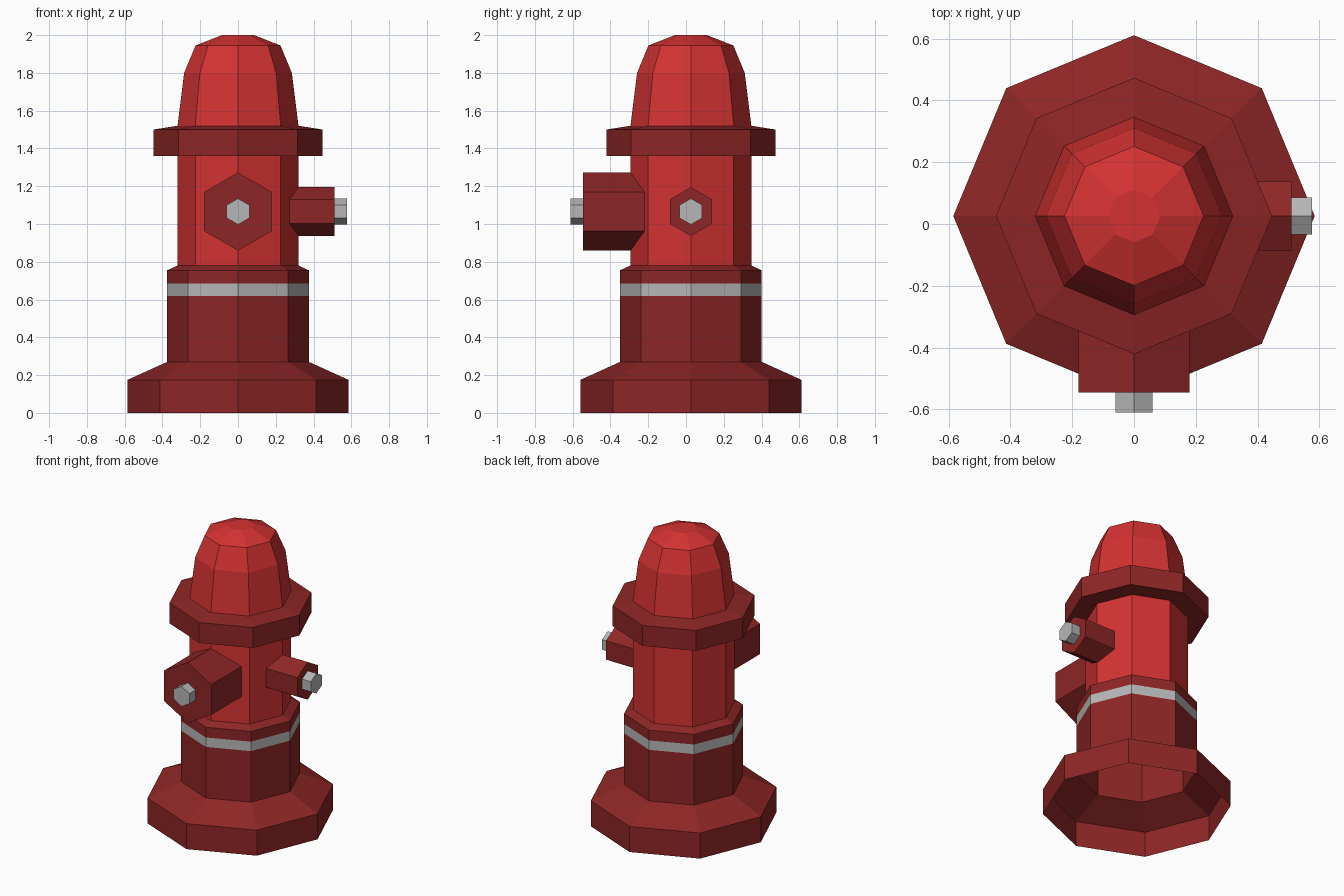
import bpy, bmesh, math
from mathutils import Vector

if "Cube" in bpy.data.objects:
    bpy.data.objects.remove(bpy.data.objects["Cube"])

AXIS_Y = 0.026      # barrel axis sits slightly behind centre
PORT_Z = 1.066      # height of both outlets


def material(name, rgb):
    m = bpy.data.materials.new(name)
    m.diffuse_color = (*rgb, 1.0)
    m.use_nodes = True
    m.node_tree.nodes["Principled BSDF"].inputs["Base Color"].default_value = m.diffuse_color
    return m


BRIGHT = material("bright red", (0.66, 0.032, 0.032))
DARK = material("dark red", (0.27, 0.019, 0.019))
GREY = material("light grey", (0.47, 0.47, 0.47))


def prism_stack(name, rings, origin, axis, side, sides, mat, cap_end=False):
    """Skin regular polygons (radius, distance along axis); side = first corner direction."""
    origin, axis, side = Vector(origin), Vector(axis), Vector(side)
    other = axis.cross(side)
    bm = bmesh.new()
    loops = []
    for r, d in rings:
        loops.append([bm.verts.new(origin + axis * d
                                   + side * (r * math.cos(2 * math.pi * i / sides))
                                   + other * (r * math.sin(2 * math.pi * i / sides)))
                      for i in range(sides)])
    for a, b in zip(loops, loops[1:]):
        for i in range(sides):
            j = (i + 1) % sides
            bm.faces.new((a[i], a[j], b[j], b[i]))
    if cap_end:
        bm.faces.new(loops[-1])
    mesh = bpy.data.meshes.new(name)
    bm.to_mesh(mesh)
    bm.free()
    mesh.materials.append(mat)
    obj = bpy.data.objects.new(name, mesh)
    bpy.context.collection.objects.link(obj)
    return obj


def barrel_part(name, rings, mat, cap_end=False):
    return prism_stack(name, rings, (0, AXIS_Y, 0), (0, 0, 1), (1, 0, 0), 8, mat, cap_end)


# Octagonal barrel: hollow foot, stripe, collar, barrel, flange and bonnet
barrel_part("base", [(0.585, 0), (0.585, 0.175), (0.375, 0.27), (0.375, 0.62)], DARK)
barrel_part("stripe", [(0.375, 0.62), (0.375, 0.685)], GREY)
barrel_part("collar", [(0.375, 0.685), (0.375, 0.755), (0.32, 0.78)], DARK)
barrel_part("barrel", [(0.32, 0.78), (0.32, 1.36)], BRIGHT)
barrel_part("flange", [(0.32, 1.36), (0.447, 1.36), (0.447, 1.50), (0.32, 1.52)], DARK)
barrel_part("bonnet", [(0.32, 1.52), (0.285, 1.80), (0.225, 1.945), (0.085, 2.0)], BRIGHT, True)

# Hexagonal outlets, each with a grey nut on its cap
for label, axis, y, radius, start, end, tip in (
        ("front", (0, -1, 0), 0.0, 0.207, 0.2, 0.545, 0.611),
        ("side", (1, 0, 0), AXIS_Y, 0.129, 0.25, 0.51, 0.576)):
    origin = (0, y, PORT_Z)
    prism_stack(label + "_outlet", [(radius, start), (radius, end)],
                origin, axis, (0, 0, 1), 6, DARK, True)
    prism_stack(label + "_nut", [(0.069, end), (0.069, tip)],
                origin, axis, (0, 0, 1), 6, GREY, True)
